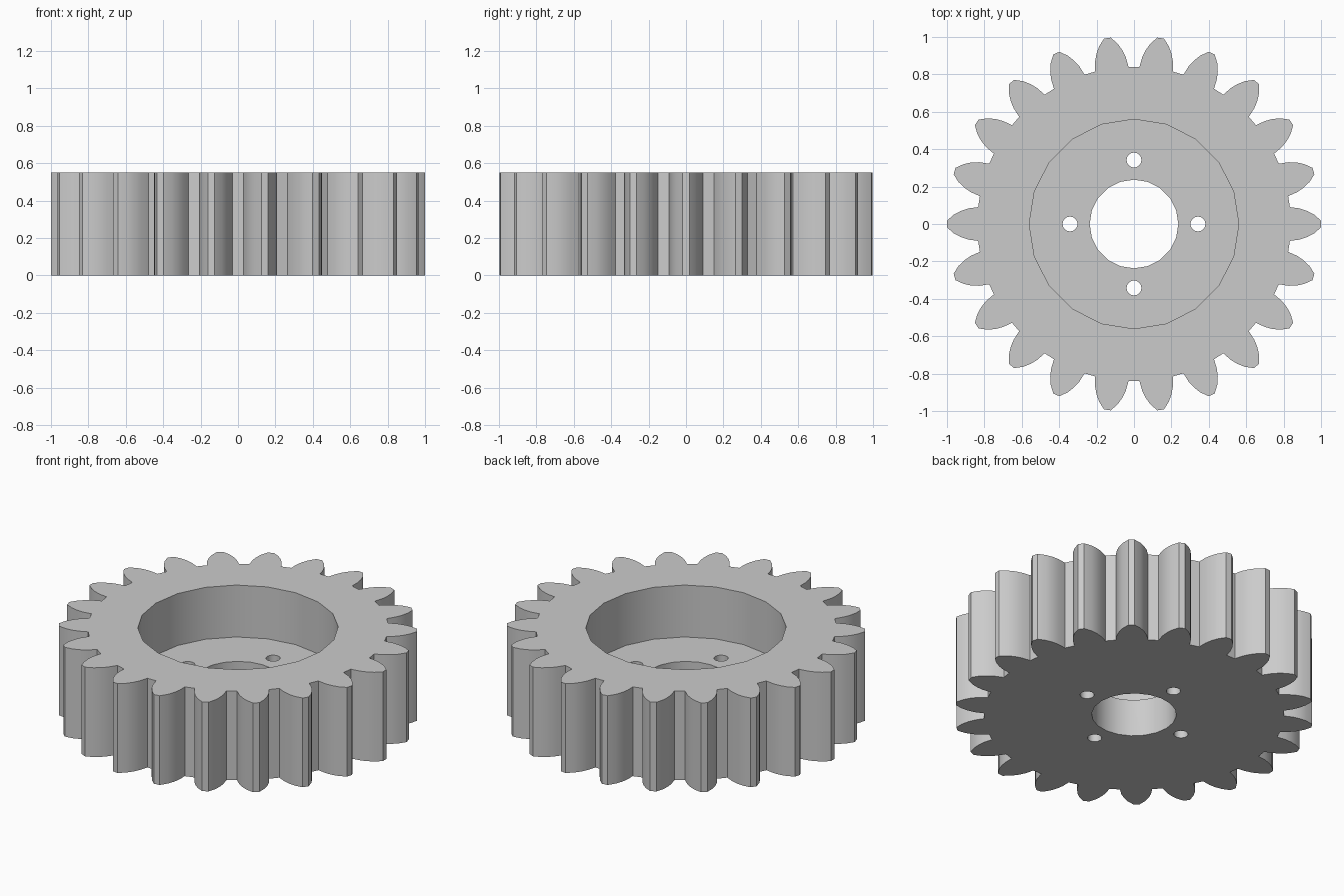
import bpy, bmesh, math

TEETH = 22
HEIGHT = 0.55
FLOOR = 0.23          # thickness of the web under the pocket
# Half tooth, root to tip: (distance along tooth axis, half width)
HALF_TOOTH = [(0.833, 0.09), (0.885, 0.083), (0.925, 0.07), (0.963, 0.05), (1.0, 0.018)]

if "Cube" in bpy.data.objects:
    bpy.data.objects.remove(bpy.data.objects["Cube"])

grey = bpy.data.materials.new("steel grey")
grey.use_nodes = True
colour = (0.6, 0.6, 0.6, 1)
grey.diffuse_color = colour
grey.node_tree.nodes["Principled BSDF"].inputs["Base Color"].default_value = colour


def prism(name, points, z0, z1):
    """Extrude a flat outline from z0 to z1."""
    bm = bmesh.new()
    face = bm.faces.new([bm.verts.new((x, y, z0)) for x, y in points])
    top = bmesh.ops.extrude_face_region(bm, geom=[face])["geom"]
    verts = [v for v in top if isinstance(v, bmesh.types.BMVert)]
    bmesh.ops.translate(bm, verts=verts, vec=(0, 0, z1 - z0))
    bmesh.ops.recalc_face_normals(bm, faces=bm.faces)
    mesh = bpy.data.meshes.new(name)
    bm.to_mesh(mesh)
    bm.free()
    mesh.materials.append(grey)
    obj = bpy.data.objects.new(name, mesh)
    bpy.context.collection.objects.link(obj)
    return obj


def circle(radius, sides, cx=0, cy=0):
    steps = [math.tau * i / sides for i in range(sides)]
    return [(cx + radius * math.cos(a), cy + radius * math.sin(a)) for a in steps]


# Toothed outline: one mirrored tooth repeated round the centre
tooth = [(r, -w) for r, w in HALF_TOOTH] + [(r, w) for r, w in reversed(HALF_TOOTH)]
outline = []
for i in range(TEETH):
    a = math.tau * i / TEETH
    c, s = math.cos(a), math.sin(a)
    outline += [(r * c - w * s, (r * s + w * c) * 1.004) for r, w in tooth]
gear = prism("gear_body", outline, 0, HEIGHT)

# Cutters: wide pocket from above, shaft bore and four bolt holes
cutters = [
    prism("pocket_cutter", circle(0.56, 20), FLOOR, HEIGHT + 0.2),
    prism("bore_cutter", circle(0.237, 20), -0.2, HEIGHT + 0.3),
]
for i in range(4):
    a = math.tau * i / 4
    hole = circle(0.04, 16, 0.342 * math.cos(a), 0.342 * math.sin(a))
    cutters.append(prism("bolt_hole_cutter", hole, -0.2, HEIGHT + 0.3))

for cutter in cutters:
    cutter.hide_render = True
    cut = gear.modifiers.new(cutter.name, 'BOOLEAN')
    cut.operation = 'DIFFERENCE'
    cut.solver = 'EXACT'
    cut.object = cutter

# Apply the cuts, drop the cutters and smooth the curved walls
bpy.ops.object.select_all(action='DESELECT')
gear.select_set(True)
bpy.context.view_layer.objects.active = gear
bpy.ops.object.convert(target='MESH')
for cutter in cutters:
    bpy.data.objects.remove(cutter)
bpy.ops.object.shade_smooth_by_angle(angle=math.radians(30))
